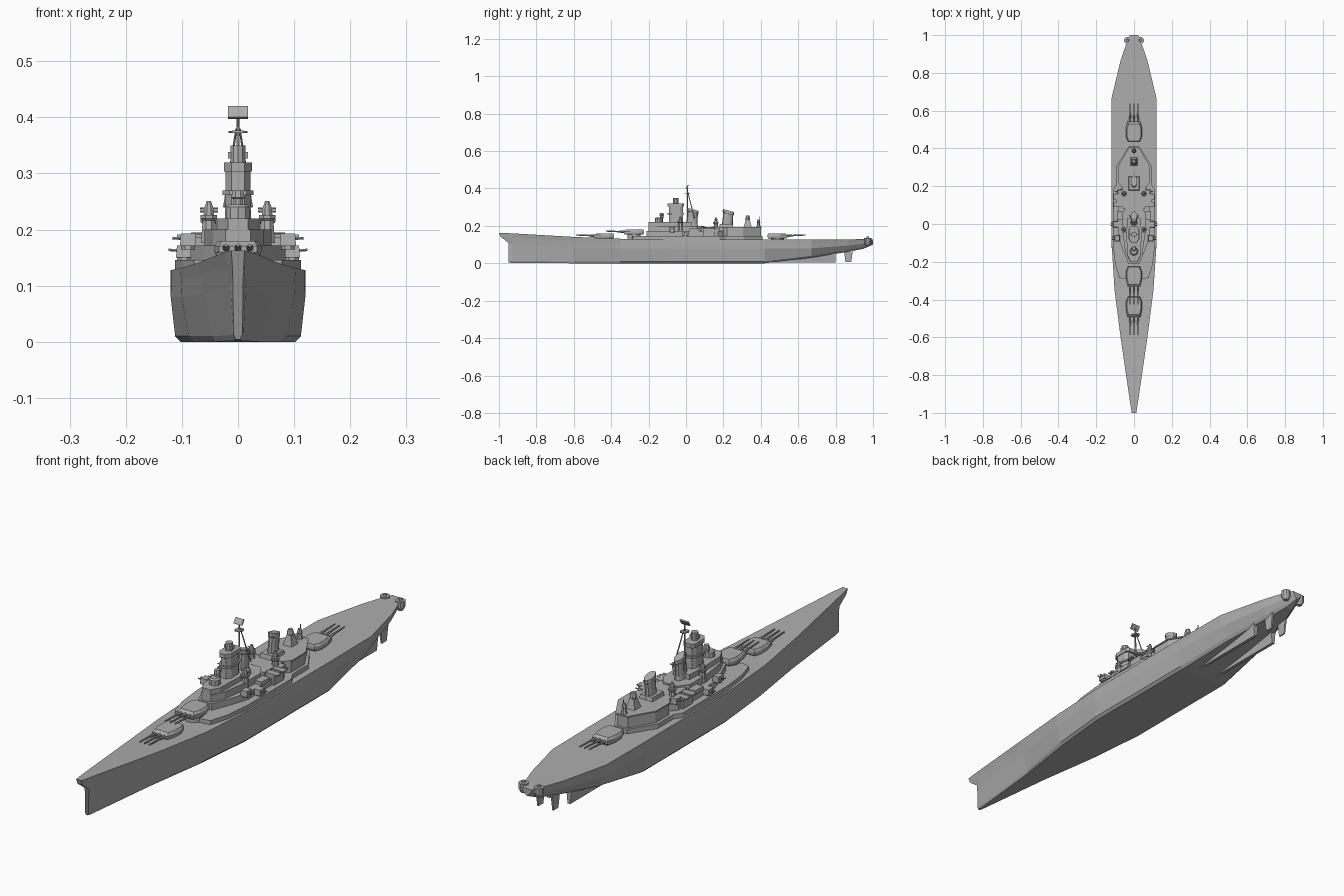
import bpy, bmesh, math
from mathutils import Vector

cube = bpy.data.objects.get("Cube")
if cube:
    bpy.data.objects.remove(cube, do_unlink=True)

grey = bpy.data.materials.new("naval_grey")
grey.use_nodes = True
GREY = (0.42, 0.42, 0.42, 1)
grey.diffuse_color = GREY
grey.node_tree.nodes["Principled BSDF"].inputs["Base Color"].default_value = GREY


def finish(name, bm):
    bmesh.ops.recalc_face_normals(bm, faces=bm.faces)
    mesh = bpy.data.meshes.new(name)
    bm.to_mesh(mesh)
    bm.free()
    mesh.materials.append(grey)
    ob = bpy.data.objects.new(name, mesh)
    bpy.context.scene.collection.objects.link(ob)
    return ob


def loft(name, rings):
    """Skin closed rings of equal length and cap both ends."""
    bm = bmesh.new()
    vs = [[bm.verts.new(p) for p in ring] for ring in rings]
    n = len(vs[0])
    for a, b in zip(vs, vs[1:]):
        for i in range(n):
            j = (i + 1) % n
            bm.faces.new((a[i], a[j], b[j], b[i]))
    bm.faces.new(vs[0])
    bm.faces.new(vs[-1])
    return finish(name, bm)


def house(name, half, z0, z1, taper=1.0):
    """Symmetric deckhouse from (half width, y) points listed bow to stern."""
    plan = half + [(-x, y) for x, y in reversed(half)]
    yc = (half[0][1] + half[-1][1]) / 2
    low = [(x, y, z0) for x, y in plan]
    top = [(x * taper, yc + (y - yc) * taper, z1) for x, y in plan]
    return loft(name, [low, top])


def box(name, x, y, z0, z1, w, d, taper=1.0):
    ring = lambda s, z: [(x + i * w * s / 2, y + j * d * s / 2, z)
                         for i, j in ((-1, -1), (1, -1), (1, 1), (-1, 1))]
    return loft(name, [ring(1, z0), ring(taper, z1)])


def drum(name, x, y, levels, n=10, stretch=1.0):
    """Upright turned shape from (radius, z) levels."""
    ring = lambda r, z: [(x + r * math.cos(2 * math.pi * (i + .5) / n),
                          y + r * stretch * math.sin(2 * math.pi * (i + .5) / n), z)
                         for i in range(n)]
    return loft(name, [ring(r, z) for r, z in levels])


def rod(name, a, b, r, r2=None, n=6):
    a, b = Vector(a), Vector(b)
    q = (b - a).to_track_quat('Z', 'Y')
    ring = lambda c, s: [c + q @ Vector((s * math.cos(2 * math.pi * i / n),
                                         s * math.sin(2 * math.pi * i / n), 0)) for i in range(n)]
    return loft(name, [ring(a, r), ring(b, r2 or r)])


# Hull stations: y, deck half, deck z, side half, side z, bilge half, bottom z
stations = [
    (-1.0, .012, .163, .009, .11, .008, .004),
    (-.93, .023, .16, .014, .1, .01, .002),
    (-.6, .071, .141, .06, .085, .045, 0),
    (-.35, .103, .131, .1, .08, .088, 0),
    (-.1, .119, .128, .12, .08, .112, 0),
    (.42, .12, .128, .12, .08, .112, 0),
    (.67, .118, .128, .112, .08, .085, .03),
    (.87, .07, .128, .062, .095, .045, .062),
    (.95, .042, .129, .036, .105, .026, .078),
    (1.0, .022, .128, .018, .115, .012, .1),
]
rings = []
for y, hd, zd, hs, zs, hb, zb in stations:
    low = max(y, -.95)
    lip = y if y > -.95 else -.992
    edge = .01 if y > -.5 else .004
    side = [(hd, y, zd), ((hd + hs) / 2, lip, zd * .6 + zs * .4),
            (hs, low, zs), (hb, low, zb + .01), (hb - edge, low, zb)]
    rings.append(side + [(-x, yy, z) for x, yy, z in reversed(side)])
loft("hull", rings)

# Stern gun tubs, skegs and rudders
for s, side in ((1, "left"), (-1, "right")):
    drum(f"{side}_stern_tub", s * .034, .972, [(.01, .095), (.019, .112), (.019, .134)])
    drum(f"{side}_stern_gun", s * .034, .972, [(.008, .134), (.006, .142)], 6)
    skeg = lambda w, yb, z: [(s * .045 - w, .8, z), (s * .045 + w, .8, z),
                             (s * .045 + w, yb, z), (s * .045 - w, yb, z)]
    loft(f"{side}_skeg", [skeg(.006, .42, .004), skeg(.013, .42, .075)])
    box(f"{side}_rudder", s * .033, .868, .095, .006, .01, .055, .55)


# Triple gun turrets; d is the firing direction along y
def turret(name, y, z, d):
    drum(name + "_barbette", 0, y, [(.036, .12), (.036, z)], 12)
    plan = [(.034, -.055), (.042, -.02), (.042, .025), (.032, .052)]
    plan += [(-x, t) for x, t in reversed(plan)]
    ring = lambda s, zz, back: [(x * s, y - d * (t * s + back), zz) for x, t in plan]
    loft(name + "_house", [ring(.92, z, 0), ring(1, z + .008, 0),
                           ring(1, z + .018, 0), ring(.86, z + .027, .005)])
    for i in (-1, 0, 1):
        x = i * .021
        rod(f"{name}_sleeve_{i + 2}", (x, y + d * .045, z + .014),
            (x, y + d * .08, z + .016), .007, .005, 8)
        rod(f"{name}_barrel_{i + 2}", (x, y + d * .07, z + .016),
            (x, y + d * .15, z + .019), .0042, .003, 8)


turret("fore_turret", -.437, .132, -1)
turret("raised_turret", -.277, .153, -1)
turret("aft_turret", .488, .132, 1)

# Deckhouses, lowest first
house("main_deckhouse", [(.05, -.29), (.078, -.285), (.1, -.21), (.112, -.1), (.112, .18),
                         (.092, .21), (.092, .31), (.028, .41)], .122, .146)
house("middle_deckhouse", [(.03, -.21), (.062, -.13), (.085, -.06), (.085, .17), (.06, .2)],
      .145, .172)
house("fore_deckhouse", [(.022, -.2), (.045, -.15), (.06, -.05), (.06, .06), (.03, .1)],
      .17, .2)
house("bridge_deck", [(.018, -.2), (.036, -.165), (.04, -.05), (.036, .03)], .2, .22)
house("aft_deckhouse", [(.058, .08), (.062, .2), (.08, .22), (.08, .305), (.024, .4)],
      .145, .193)
house("aft_deck_lip", [(.06, .19), (.084, .22), (.084, .307), (.027, .405)], .19, .195)

# Conning tower, bridge tower and lookout
drum("conning_tower", 0, -.145, [(.022, .215), (.022, .24), (.016, .245)], 10)
drum("fore_director", 0, -.13, [(.01, .24), (.01, .255), (.013, .257), (.01, .27)], 8)
house("bridge_tower", [(.012, -.092), (.023, -.075), (.023, -.03), (.015, -.015)],
      .215, .305, .95)
house("bridge_wing_platform", [(.012, -.1), (.025, -.08), (.025, -.02), (.016, -.01)],
      .304, .32)
drum("lookout", 0, -.055, [(.014, .32), (.014, .35)], 10)
box("lookout_rangefinder", 0, -.055, .327, .338, .036, .012)
house("tower_gallery", [(.015, -.098), (.028, -.08), (.028, -.03), (.018, -.01)], .262, .27)


# Funnels with raked caps
def funnel(name, y, z0, z1, w):
    prof = [(1.15, z0), (1, z0 + .02), (.92, z1 - .018), (1.06, z1 - .014), (1.02, z1)]
    n = 12
    loft(name, [[(w * s * math.cos(2 * math.pi * i / n),
                  y + (z - z0) * .08 + 1.75 * w * s * math.sin(2 * math.pi * i / n),
                  z - (.008 * math.sin(2 * math.pi * i / n) if z > z1 - .02 else 0))
                 for i in range(n)] for s, z in prof])


funnel("fore_funnel", .03, .195, .288, .017)
funnel("aft_funnel", .22, .19, .282, .0165)
box("funnel_base", 0, .215, .192, .21, .06, .075, .9)

# Tripod mast with yard and radar
rod("mast", (0, .008, .21), (0, .008, .405), .004, .0025)
for s, side in ((1, "left"), (-1, "right")):
    rod(f"{side}_mast_leg", (s * .024, .045, .24), (s * .003, .01, .38), .003, .002)
rod("yard", (-.017, .008, .374), (.017, .008, .374), .002)
box("mast_platform", 0, .008, .372, .377, .022, .03)
radar = box("radar", 0, 0, -.012, .012, .036, .006)
radar.location = (0, .006, .409)
radar.rotation_euler.x = math.radians(-35)

# Aft director tower and mainmast
box("aft_tower", 0, .33, .194, .235, .038, .042, .5)
drum("aft_director", 0, .33, [(.012, .232), (.014, .24), (.009, .256)], 8)
drum("aft_gun_stand", 0, .388, [(.012, .194), (.008, .215), (.01, .22), (.006, .235)], 8)
rod("aft_pole", (0, .39, .22), (0, .392, .25), .002)


# Twin secondary mount pointing outward
def mount(name, s, x, y, z):
    drum(name + "_stand", s * x, y, [(.014, z - .006), (.014, z)], 8)
    box(name + "_house", s * x, y, z, z + .022, .029, .034, .88)
    for t in (-.007, .007):
        rod(f"{name}_barrel_{'fore' if t < 0 else 'aft'}", (s * (x + .006), y + t, z + .012),
            (s * (x + .028), y + t, z + .014), .0026)


# Broadside fittings, repeated on both sides
for s, side in ((1, "left"), (-1, "right")):
    mount(f"{side}_fore_mount", s, .089, -.075, .171)
    mount(f"{side}_low_mount", s, .096, -.002, .15)
    mount(f"{side}_aft_mount", s, .072, .165, .171)
    box(f"{side}_wing_support", s * .072, .122, .145, .186, .044, .06)
    for y in (.102, .142):
        box(f"{side}_wing_platform_{'fore' if y < .12 else 'aft'}",
            s * .076, y, .186, .191, .066, .026)
    box(f"{side}_upper_locker", s * .075, .045, .17, .186, .03, .05)
    # Director pedestals
    for label, x, y, z in (("fore", .052, -.03, .196), ("aft", .052, .16, .19)):
        drum(f"{side}_{label}_pedestal", s * x, y,
             [(.015, z - .02), (.012, z + .02), (.016, z + .024), (.016, z + .03)], 8)
        drum(f"{side}_{label}_director", s * x, y,
             [(.01, z + .03), (.009, z + .042), (.004, z + .055)], 8)
        rod(f"{side}_{label}_sight", (s * (x - .016), y, z + .042),
            (s * (x + .016), y, z + .042), .002)
